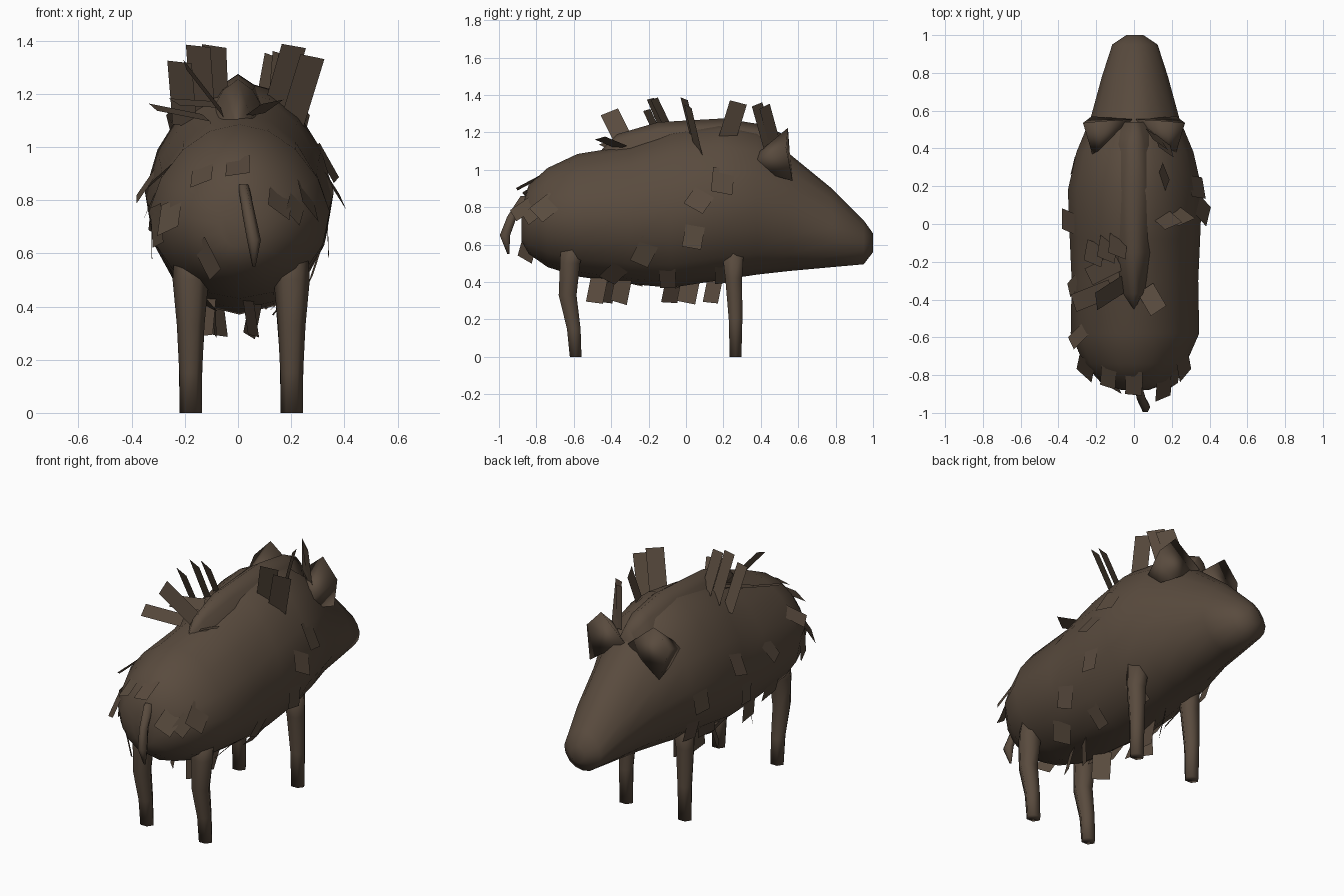
import bpy, bmesh, math, random
from mathutils import Vector
from mathutils.bvhtree import BVHTree

cube = bpy.data.objects.get("Cube")
if cube:
    bpy.data.objects.remove(cube)
random.seed(11)

hide = bpy.data.materials.new("dark brown hide")
hide.use_nodes = True
COLOUR = (0.1, 0.07, 0.048, 1)
hide.diffuse_color = COLOUR
bsdf = hide.node_tree.nodes["Principled BSDF"]
bsdf.inputs["Base Color"].default_value = COLOUR
bsdf.inputs["Roughness"].default_value = 0.9


def finish(name, bm, smooth=True):
    mesh = bpy.data.meshes.new(name)
    bm.to_mesh(mesh)
    bm.free()
    mesh.materials.append(hide)
    ob = bpy.data.objects.new(name, mesh)
    bpy.context.collection.objects.link(ob)
    for p in mesh.polygons:
        p.use_smooth = smooth
    return ob


def loft(name, rings, sides, axis, peak=0.0):
    """Skin elliptical rings (centre, half width, half depth) stacked along an axis."""
    bm = bmesh.new()
    loops = []
    for c, a, b in rings:
        loop = []
        for i in range(sides):
            t = math.tau * i / sides
            u, v = a * math.cos(t), b * math.sin(t)
            if v > 0:
                u *= 1 - peak * math.sin(t)
            off = Vector((u, 0, v)) if axis == "y" else Vector((u, v, 0))
            loop.append(bm.verts.new(Vector(c) + off))
        loops.append(loop)
    for p, q in zip(loops, loops[1:]):
        for i in range(sides):
            j = (i + 1) % sides
            bm.faces.new((p[i], p[j], q[j], q[i]))
    bm.faces.new(loops[0])
    bm.faces.new(loops[-1])
    bmesh.ops.recalc_face_normals(bm, faces=bm.faces)
    return finish(name, bm)


# Body and head: y, top, bottom, half width
profile = [(-.88, .8, .62, .07), (-.84, .92, .55, .18), (-.74, 1.01, .48, .27),
           (-.58, 1.085, .43, .34), (-.3, 1.13, .39, .335), (-.08, 1.21, .37, .345),
           (.18, 1.25, .41, .355), (.38, 1.21, .44, .31), (.56, 1.08, .46, .235),
           (.78, .9, .48, .175), (.95, .73, .495, .12), (1, .66, .56, .045)]
body = loft("body", [((.005, y, (t + b) / 2), w, (t - b) / 2) for y, t, b, w in profile],
            16, "y", peak=.16)

# Low ridge blending into the shoulders
loft("shoulder_ridge", [((0, y, .95), w, top - .95) for y, w, top in
     [(-.45, .03, 1.11), (-.37, .1, 1.19), (-.15, .17, 1.255), (.2, .2, 1.275),
      (.42, .17, 1.24), (.54, .1, 1.18)]], 12, "y", peak=.4)

# Legs and ears
for side, label in ((1, "left"), (-1, "right")):
    loft("rear_leg_" + label, [((.012 + side * x, y, z), a, b) for x, y, z, a, b in
         [(.19, -.59, 0, .042, .036), (.19, -.6, .15, .043, .042),
          (.19, -.633, .33, .052, .055), (.19, -.62, .5, .068, .062),
          (.17, -.6, .62, .08, .08)]], 6, "z")
    loft("front_leg_" + label, [((.012 + side * x, y, z), a, b) for x, y, z, a, b in
         [(.19, .265, 0, .042, .036), (.19, .265, .2, .044, .042),
          (.185, .255, .42, .056, .052), (.17, .25, .6, .07, .07)]], 6, "z")
    bm = bmesh.new()
    rim = [bm.verts.new((side * x, y, z)) for x, y, z in
           [(.01, .555, 1.09), (.17, .545, 1.225), (.27, .535, 1.12), (.225, .57, .94)]]
    root = bm.verts.new((side * .2, .3, 1.02))
    bm.faces.new(rim)
    for i in range(4):
        bm.faces.new((rim[i], rim[i - 1], root))
    bmesh.ops.recalc_face_normals(bm, faces=bm.faces)
    finish("ear_" + label, bm)

# Tail
loft("tail", [((.06, -.95, .55), .006, .006), ((.06, -.968, .65), .026, .032),
              ((.04, -.93, .75), .024, .03), ((.02, -.85, .86), .02, .04)], 6, "z")


def card(bm, base, tip, facing, width):
    """One flat bristle clump from base to tip, turned towards facing."""
    base, tip = Vector(base), Vector(tip)
    side = (tip - base).cross(Vector(facing)).normalized() * width / 2
    bm.faces.new([bm.verts.new(p) for p in
                  (base - side, base + side, tip + side, tip - side)])


# Upright mane clumps: base, tip, facing
bm = bmesh.new()
for base, tip, facing in [
        ((-.08, -.05, 1.13), (-.09, -.17, 1.38), (.45, 1, .3)),
        ((-.13, -.07, 1.1), (-.15, -.19, 1.38), (.45, 1, .3)),
        ((-.2, -.1, 1.08), (-.22, -.21, 1.32), (.45, 1, .3)),
        ((.13, .06, 1.1), (.21, -.01, 1.38), (-.4, 1, .2)),
        ((.2, .07, 1.08), (.28, .01, 1.34), (-.4, 1, .2)),
        ((.14, .2, 1.1), (.17, .28, 1.36), (1, .4, 0)),
        ((.15, .45, 1.1), (.17, .38, 1.35), (.7, 1, 0)),
        ((.1, .48, 1.12), (.14, .42, 1.34), (.7, 1, 0)),
        ((-.06, -.32, 1.13), (-.2, -.41, 1.31), (1, -.2, .8)),
        ((.06, -.34, 1.12), (.13, -.46, 1.17), (0, -.3, 1)),
        ((-.08, -.2, 1.16), (-.24, -.28, 1.17), (0, -.3, 1)),
        ((-.12, -.34, 1.11), (-.32, -.42, 1.15), (0, -.3, 1))]:
    card(bm, base, tip, facing, .1)
finish("mane_bristles", bm, False)

# Clumps lying along the flanks, hanging off the belly and over the rump
src = bmesh.new()
src.from_mesh(body.data)
tree = BVHTree.FromBMesh(src)
src.free()
bm = bmesh.new()


def sprout(origin, aim, flow, lift, length):
    """Lay a clump on the hide where a ray from inside the body leaves it."""
    hit, normal, _, _ = tree.ray_cast(Vector(origin), Vector(aim).normalized())
    if normal.dot(Vector(aim)) < 0:
        normal = -normal
    flow = Vector(flow)
    flow = (flow - normal * flow.dot(normal)).normalized()
    heading = (flow + normal * lift).normalized()
    card(bm, hit - heading * .03, hit + heading * length, normal, random.uniform(.08, .12))


flanks = {1: [(.2, .98), (.05, .7), (-.2, .6), (.2, .48), (-.35, .48), (.1, .88), (-.1, .46)],
          -1: [(-.56, .92), (-.3, .85), (-.64, .75), (.32, .8), (.3, .6), (0, .9), (-.1, .7),
               (-.42, .55), (-.25, .5), (-.05, .47), (.12, .5), (-.5, .47)]}
for s, spots in flanks.items():
    for y, z in spots:
        sprout((0, y, z), (s, 0, 0), (0, random.uniform(-.6, .3), -1),
               random.uniform(.1, .3), .12)
for y in (-.46, -.4, -.33, -.06, .03, .16):
    x = random.uniform(-.14, .14)
    card(bm, (x, y, .44), (x + random.uniform(-.04, .04), y - .03, .29),
         (1, random.uniform(-1, 1), 0), .1)
for x, z, sag in [(.12, .82, -.3), (.2, .8, -.3), (-.1, .58, -1), (-.12, 1, -.4),
                  (.0, 1, -.4), (.28, .86, -.5), (-.25, .75, -1)]:
    sprout((x * .5, -.6, .8), (x, -.28, z - .8), (x * .3, -.6, sag), .25, .11)
finish("coat_bristles", bm, False)
